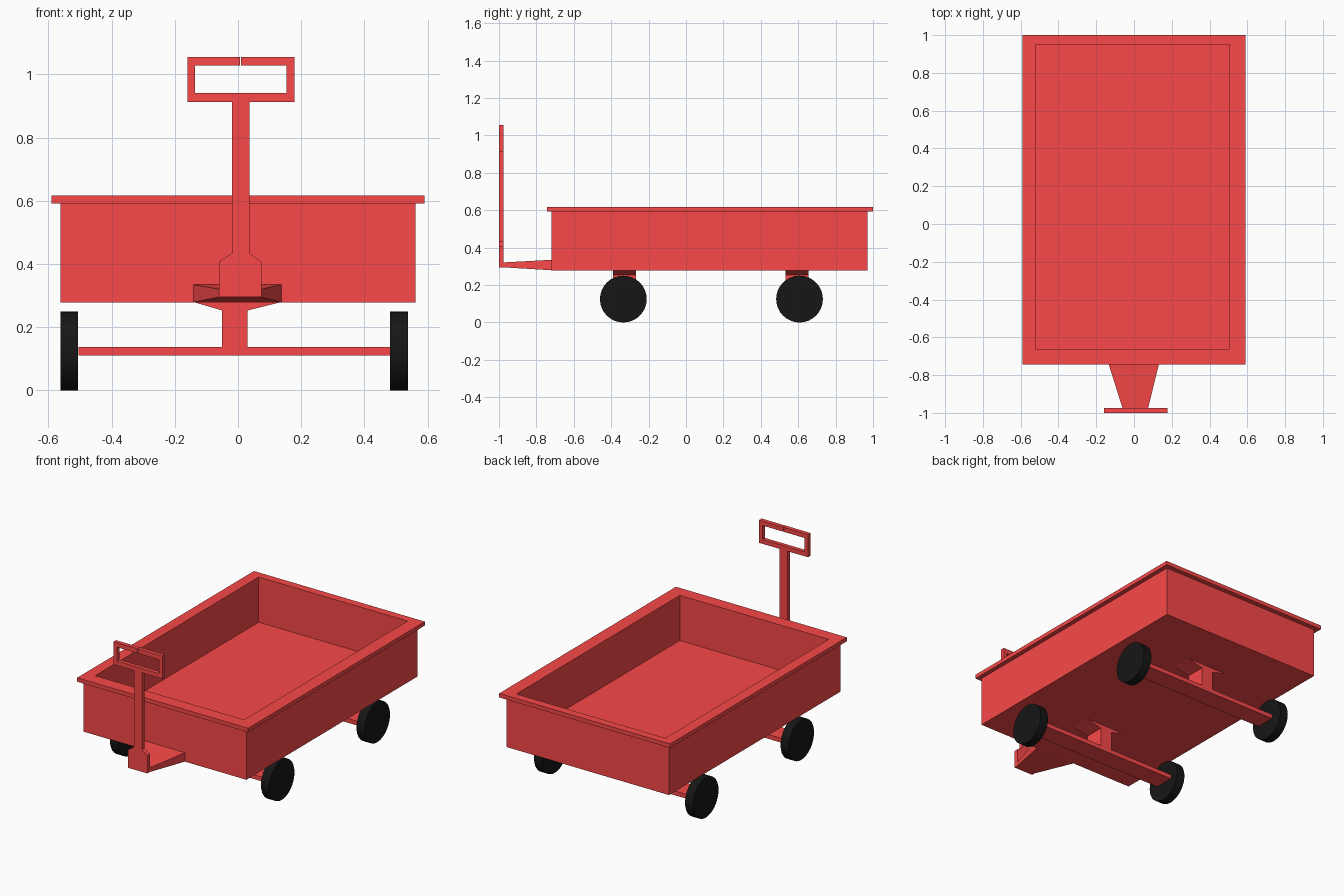
import bpy, bmesh
from math import pi

if "Cube" in bpy.data.objects:
    bpy.data.objects.remove(bpy.data.objects["Cube"])


def material(name, color):
    m = bpy.data.materials.new(name)
    m.diffuse_color = color
    m.use_nodes = True
    m.node_tree.nodes["Principled BSDF"].inputs["Base Color"].default_value = m.diffuse_color
    return m


RED = material("red_paint", (0.95, 0.065, 0.065, 1))
BLACK = material("black_rubber", (0.008, 0.008, 0.008, 1))


def loft(name, rings, mat):
    """Join matching outlines in order and cap both ends."""
    bm = bmesh.new()
    loops = [[bm.verts.new(p) for p in ring] for ring in rings]
    for a, b in zip(loops, loops[1:]):
        for i in range(len(a)):
            j = (i + 1) % len(a)
            bm.faces.new((a[i], a[j], b[j], b[i]))
    bm.faces.new(loops[0])
    bm.faces.new(loops[-1])
    bmesh.ops.recalc_face_normals(bm, faces=bm.faces)
    mesh = bpy.data.meshes.new(name)
    bm.to_mesh(mesh)
    bm.free()
    obj = bpy.data.objects.new(name, mesh)
    bpy.context.collection.objects.link(obj)
    mesh.materials.append(mat)
    return obj


def rect_xy(x0, x1, y0, y1, z):
    return [(x0, y0, z), (x1, y0, z), (x1, y1, z), (x0, y1, z)]


def rect_xz(x0, x1, z0, z1, y):
    return [(x0, y, z0), (x1, y, z0), (x1, y, z1), (x0, y, z1)]


def extrude_xz(name, profile, y0, y1, mat):
    """Extrude an (x, z) profile along y."""
    return loft(name, [[(x, y, z) for x, z in profile] for y in (y0, y1)], mat)


# Open tub: outer walls, overhanging rim, inner walls and raised floor
wall = (-0.562, 0.562, -0.72, 0.97)
rim = (-0.59, 0.59, -0.743, 1.0)
inner = (-0.522, 0.506, -0.662, 0.95)
loft("tub", [
    rect_xy(*wall, 0.279), rect_xy(*wall, 0.592),
    rect_xy(*rim, 0.592), rect_xy(*rim, 0.617),
    rect_xy(*inner, 0.617), rect_xy(*inner, 0.335),
], RED)

# Tapered tongue between the tub and the handle
loft("tongue", [
    rect_xz(-0.142, 0.138, 0.279, 0.335, -0.718),
    rect_xz(-0.06, 0.074, 0.295, 0.321, -0.977),
], RED)

# Flat pull handle: shaft and a grip loop closing at a fine seam on top
handle_profile = [
    (-0.06, 0.295), (0.074, 0.295), (0.074, 0.407), (0.036, 0.434),
    (0.036, 0.913), (0.178, 0.913), (0.178, 1.055), (0.009, 1.055),
    (0.009, 1.027), (0.154, 1.027), (0.154, 0.94), (-0.136, 0.94),
    (-0.136, 1.027), (0.007, 1.027), (0.007, 1.055), (-0.16, 1.055),
    (-0.16, 0.913), (-0.019, 0.913), (-0.019, 0.434), (-0.06, 0.407)]
extrude_xz("handle", handle_profile, -1.0, -0.975, RED)

# Axles with their flared mounts, and a pair of wheels on each
axle_profile = [(-0.505, 0.11), (0.48, 0.11), (0.48, 0.137), (0.03, 0.137),
                (0.03, 0.253), (0.138, 0.28), (-0.142, 0.28),
                (-0.05, 0.253), (-0.05, 0.137), (-0.505, 0.137)]
for end, axle_y, wheel_y in (("front", -0.328, -0.335), ("rear", 0.594, 0.607)):
    extrude_xz(end + "_axle", axle_profile, axle_y - 0.062, axle_y + 0.062, RED)
    for side, x in (("left", -0.534), ("right", 0.509)):
        bpy.ops.mesh.primitive_cylinder_add(
            vertices=32, radius=0.125, depth=0.056,
            location=(x, wheel_y, 0.125), rotation=(0, pi / 2, 0))
        wheel = bpy.context.object
        wheel.name = f"{end}_{side}_wheel"
        wheel.data.materials.append(BLACK)
        bpy.ops.object.shade_smooth_by_angle()
